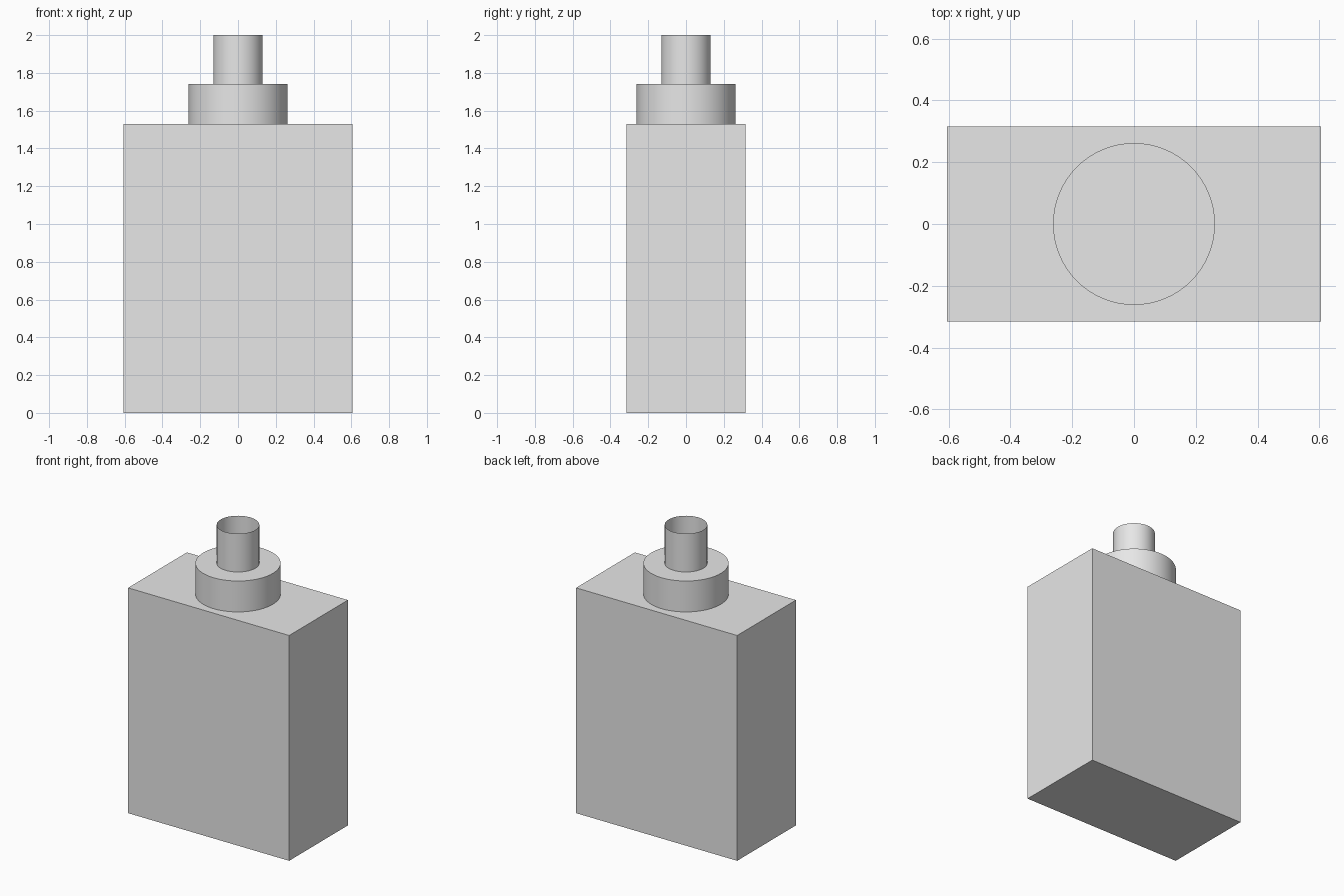
import bpy
import bmesh
from mathutils import Matrix

if "Cube" in bpy.data.objects:
    bpy.data.objects.remove(bpy.data.objects["Cube"], do_unlink=True)

grey = bpy.data.materials.new("plain grey")
grey.use_nodes = True
grey.diffuse_color = (0.8, 0.8, 0.8, 1)
grey.node_tree.nodes["Principled BSDF"].inputs["Base Color"].default_value = grey.diffuse_color

BODY_SIZE = (1.21, 0.63, 1.53)
COLLAR_TOP = 1.74
NECK_TOP = 2.0


def add_object(name, bm):
    mesh = bpy.data.meshes.new(name)
    bm.to_mesh(mesh)
    bm.free()
    mesh.materials.append(grey)
    obj = bpy.data.objects.new(name, mesh)
    bpy.context.collection.objects.link(obj)
    return obj


def add_cylinder(name, radius, bottom, top, capped):
    bm = bmesh.new()
    bmesh.ops.create_cone(bm, cap_ends=capped, segments=64,
                          radius1=radius, radius2=radius, depth=top - bottom,
                          matrix=Matrix.Translation((0, 0, (bottom + top) / 2)))
    obj = add_object(name, bm)
    bpy.ops.object.select_all(action="DESELECT")
    obj.select_set(True)
    bpy.context.view_layer.objects.active = obj
    bpy.ops.object.shade_smooth_by_angle()
    return obj


# Rectangular bottle body
bm = bmesh.new()
bmesh.ops.create_cube(bm, size=1)
bmesh.ops.scale(bm, vec=BODY_SIZE, verts=bm.verts)
bmesh.ops.translate(bm, vec=(0, 0, BODY_SIZE[2] / 2), verts=bm.verts)
add_object("bottle_body", bm)

# Wide closed collar and thin open tube above it
add_cylinder("collar", 0.262, BODY_SIZE[2], COLLAR_TOP, True)
add_cylinder("neck_tube", 0.131, COLLAR_TOP, NECK_TOP, False)
